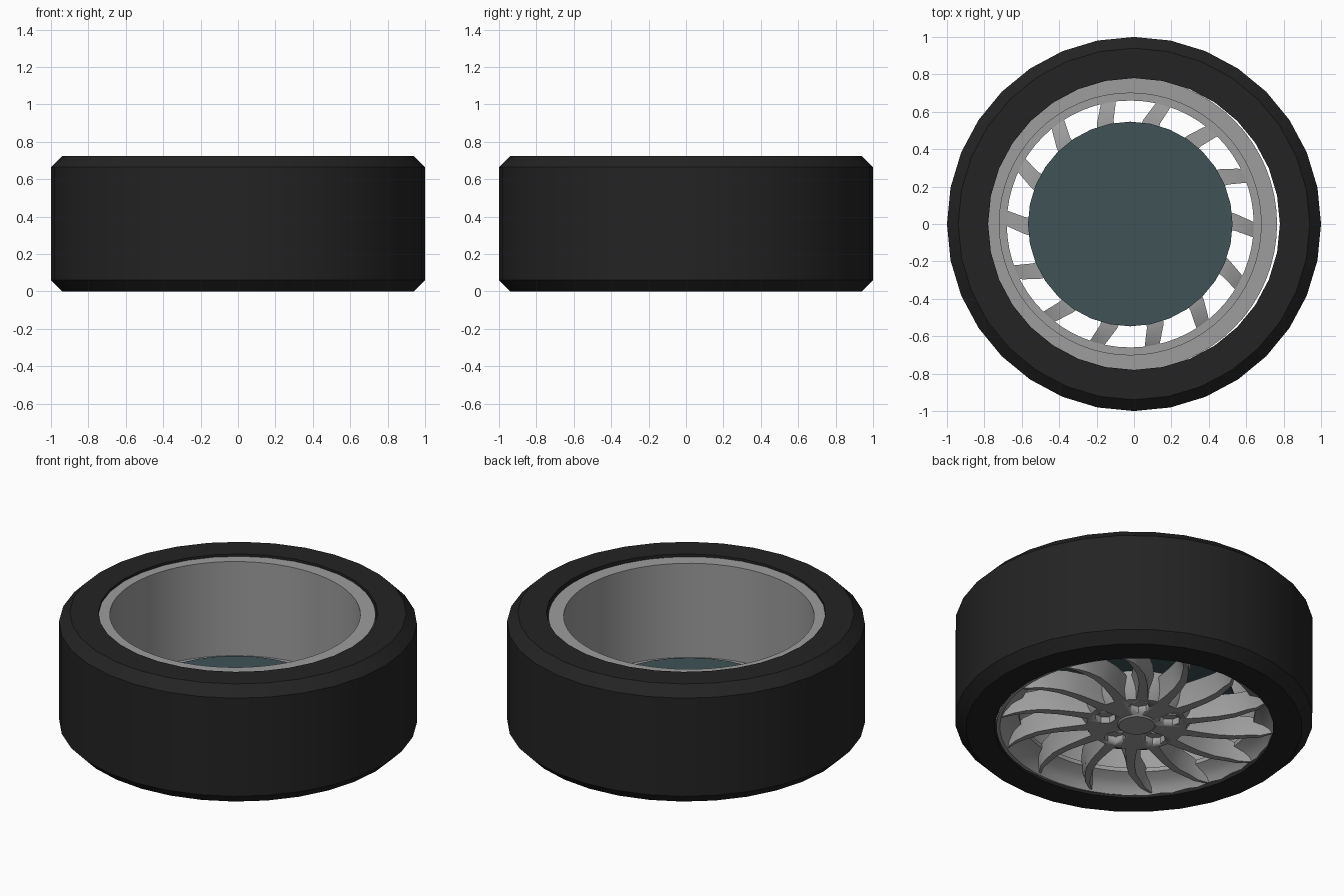
import bpy, bmesh, math
from mathutils import Matrix

cube = bpy.data.objects.get("Cube")
if cube:
    bpy.data.objects.remove(cube, do_unlink=True)

RIM_X = -0.02   # the rim sits slightly off the tyre's axis


def material(name, rgb, rough=0.6):
    m = bpy.data.materials.new(name)
    m.use_nodes = True
    m.diffuse_color = (*rgb, 1)
    bsdf = m.node_tree.nodes["Principled BSDF"]
    bsdf.inputs["Base Color"].default_value = (*rgb, 1)
    bsdf.inputs["Roughness"].default_value = rough
    return m


RUBBER = material("black rubber", (0.017, 0.017, 0.017))
ALLOY = material("grey alloy", (0.34, 0.34, 0.34))
DISC = material("dark teal steel", (0.05, 0.085, 0.094))


def finish(name, bm, mat, x=0.0, angle=32):
    bmesh.ops.remove_doubles(bm, verts=bm.verts, dist=1e-5)
    bmesh.ops.recalc_face_normals(bm, faces=bm.faces)
    mesh = bpy.data.meshes.new(name)
    bm.to_mesh(mesh)
    bm.free()
    mesh.materials.append(mat)
    ob = bpy.data.objects.new(name, mesh)
    ob.location.x = x
    bpy.context.collection.objects.link(ob)
    bpy.ops.object.select_all(action='DESELECT')
    ob.select_set(True)
    bpy.context.view_layer.objects.active = ob
    bpy.ops.object.shade_smooth_by_angle(angle=math.radians(angle))
    return ob


def lathe(name, profile, sides, mat, x=0.0, closed=True):
    """Turn an (r, z) profile about z; open profiles start and end on the axis."""
    bm = bmesh.new()
    rings = []
    for r, z in profile:
        if r == 0:
            rings.append([bm.verts.new((0, 0, z))] * sides)
        else:
            turn = [2 * math.pi * i / sides for i in range(sides)]
            rings.append([bm.verts.new((r * math.cos(a), r * math.sin(a), z)) for a in turn])
    for k in range(len(rings) if closed else len(rings) - 1):
        a, b = rings[k], rings[(k + 1) % len(rings)]
        for i in range(sides):
            j = (i + 1) % sides
            bm.faces.new(list(dict.fromkeys((a[i], a[j], b[j], b[i]))))
    return finish(name, bm, mat, x)


# Tyre with chamfered shoulders
lathe("tyre", [(0.78, 0), (0.94, 0), (1, 0.06), (1, 0.665), (0.94, 0.725), (0.78, 0.725)],
      32, RUBBER)

# Rim: barrel, inner step and curved front dish
lathe("rim", [(0.785, 0.71), (0.70, 0.71), (0.70, 0.13), (0.66, 0.13), (0.66, 0.105),
              (0.71, 0.08), (0.745, 0.05), (0.765, 0.015), (0.785, 0.015)],
      64, ALLOY, RIM_X)

# Brake disc behind the spokes
lathe("brake_disc", [(0, 0.20), (0.547, 0.20), (0.547, 0.18), (0, 0.18)],
      32, DISC, RIM_X, closed=False)

# Hub with five bolt recesses
hub = lathe("hub", [(0, 0.03), (0.28, 0.03), (0.30, 0.06), (0.34, 0.15), (0.34, 0.18), (0, 0.18)],
            56, ALLOY, RIM_X, closed=False)
bm = bmesh.new()
for k in range(5):
    a = math.radians(54 + 72 * k)
    place = Matrix.Translation((0.19 * math.cos(a), 0.19 * math.sin(a), 0.03))
    bmesh.ops.create_cone(bm, cap_ends=True, segments=8, radius1=0.06, radius2=0.06,
                          depth=0.08, matrix=place @ Matrix.Rotation(a, 4, 'Z'))
cutter = finish("bolt_cutter", bm, ALLOY, RIM_X)
cutter.hide_render = True
cut = hub.modifiers.new("bolt_recesses", 'BOOLEAN')
cut.operation, cut.object, cut.solver = 'DIFFERENCE', cutter, 'EXACT'
bpy.ops.object.select_all(action='DESELECT')
hub.select_set(True)
bpy.context.view_layer.objects.active = hub
bpy.ops.object.modifier_apply(modifier=cut.name)
bpy.data.objects.remove(cutter, do_unlink=True)

# Centre cap
lathe("centre_cap", [(0, 0.022), (0.10, 0.022), (0.11, 0.031), (0, 0.031)],
      32, ALLOY, RIM_X, closed=False)

# Spokes: radius, sweep in degrees, front half width, back half width, back height
STATIONS = [(0.26, 5, 0.034, 0.06, 0.15), (0.36, 4, 0.027, 0.062, 0.15),
            (0.46, 3, 0.023, 0.055, 0.15), (0.56, 1, 0.021, 0.046, 0.145),
            (0.64, -2, 0.018, 0.042, 0.135), (0.70, -4, 0.013, 0.036, 0.10),
            (0.77, -8, 0.005, 0.012, 0.04)]
SPOKES = 14
bm = bmesh.new()
for s in range(SPOKES):
    rings = []
    for r, sweep, front, back, top in STATIONS:
        a = 2 * math.pi * s / SPOKES + math.radians(sweep)
        low = 0.03 if r < 0.7 else 0.024
        mid, waist = low + 0.45 * (top - low), front + 0.25 * (back - front)
        section = [(-front, low), (front, low), (waist, mid), (back, top),
                   (-back, top), (-waist, mid)]
        rings.append([bm.verts.new((r * math.cos(a) - w * math.sin(a),
                                    r * math.sin(a) + w * math.cos(a), z)) for w, z in section])
    for p, q in zip(rings, rings[1:]):
        for i in range(6):
            j = (i + 1) % 6
            bm.faces.new((p[i], p[j], q[j], q[i]))
    bm.faces.new(rings[0])
    bm.faces.new(rings[-1])
finish("spokes", bm, ALLOY, RIM_X, 40)
